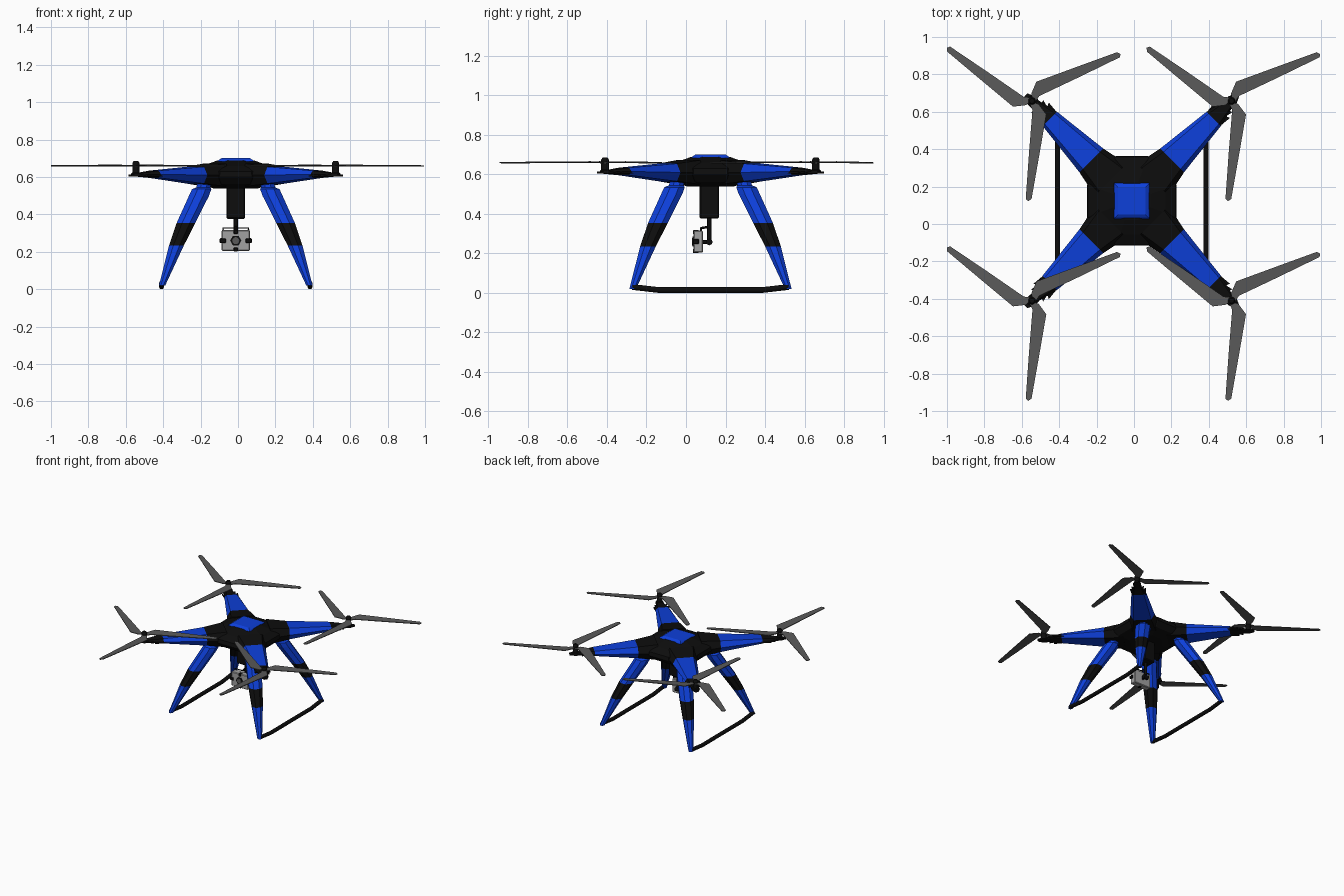
import bpy, bmesh
from math import cos, sin, pi, radians, sqrt
from mathutils import Vector, Matrix

if "Cube" in bpy.data.objects:
    bpy.data.objects.remove(bpy.data.objects["Cube"])

CX, CY = -0.012, 0.124                      # body centre
CENTRE = Matrix.Translation((CX, CY, 0))


def material(name, colour):
    m = bpy.data.materials.new(name)
    m.use_nodes = True
    m.diffuse_color = (*colour, 1)
    node = next(n for n in m.node_tree.nodes if n.type == 'BSDF_PRINCIPLED')
    node.inputs["Base Color"].default_value = (*colour, 1)
    return m


BLACK = material("black", (0.004, 0.004, 0.004))
BLUE = material("blue", (0.004, 0.05, 0.7))
GREY = material("propeller grey", (0.1, 0.1, 0.1))
SILVER = material("camera silver", (0.36, 0.36, 0.36))


def finish(name, bm, mats, matrix=CENTRE):
    bmesh.ops.recalc_face_normals(bm, faces=bm.faces)
    bm.transform(matrix)
    mesh = bpy.data.meshes.new(name)
    bm.to_mesh(mesh)
    bm.free()
    for m in mats:
        mesh.materials.append(m)
    ob = bpy.data.objects.new(name, mesh)
    bpy.context.collection.objects.link(ob)
    return ob


def loft(name, rings, mats, bands=None, matrix=CENTRE):
    """Skin a list of equal rings; bands gives the material of each strip."""
    bm = bmesh.new()
    loops = [[bm.verts.new(p) for p in r] for r in rings]
    bands = bands or [0] * (len(rings) - 1)
    n = len(loops[0])
    for a, b, mi in zip(loops, loops[1:], bands):
        for i in range(n):
            j = (i + 1) % n
            bm.faces.new((a[i], a[j], b[j], b[i])).material_index = mi
    bm.faces.new(loops[0][::-1]).material_index = bands[0]
    bm.faces.new(loops[-1]).material_index = bands[-1]
    return finish(name, bm, mats, matrix)


def ring(r, z, n=12, turn=0.0, x=0.0, y=0.0):
    return [(x + r * cos(turn + 2 * pi * i / n), y + r * sin(turn + 2 * pi * i / n), z)
            for i in range(n)]


def lathe(name, profile, mat, matrix, n=12):
    return loft(name, [ring(r, z, n) for r, z in profile], [mat], None, matrix)


def box(name, size, at, mat, bevel=0.0):
    bm = bmesh.new()
    bmesh.ops.create_cube(bm, size=1)
    bm.transform(Matrix.Diagonal((*size, 1)))
    if bevel:
        bmesh.ops.bevel(bm, geom=bm.edges[:], offset=bevel, segments=1, affect='EDGES')
    return finish(name, bm, [mat], Matrix.Translation(at))


def plate(name, outline, z0, z1, mat, matrix):
    return loft(name, [[(x, y, z) for x, y in outline] for z in (z0, z1)], [mat], None, matrix)


def octagon(h, z):
    c = h * 0.36
    return [(h, -c, z), (h, c, z), (c, h, z), (-c, h, z),
            (-h, c, z), (-h, -c, z), (-c, -h, z), (c, -h, z)]


def rod(name, points, radius, mat):
    curve = bpy.data.curves.new(name, 'CURVE')
    curve.dimensions = '3D'
    curve.bevel_depth = radius
    curve.bevel_resolution = 2
    curve.use_fill_caps = True
    sp = curve.splines.new('POLY')
    sp.points.add(len(points) - 1)
    for p, co in zip(sp.points, points):
        p.co = (*co, 1)
    curve.materials.append(mat)
    ob = bpy.data.objects.new(name, curve)
    bpy.context.collection.objects.link(ob)
    return ob


# Central shell and top cover
loft("body_shell", [octagon(h, z) for h, z in (
    (0.12, 0.54), (0.205, 0.562), (0.24, 0.6), (0.235, 0.63), (0.18, 0.66), (0.1, 0.688))], [BLACK])
loft("top_cover", [ring(h * sqrt(2), z, 4, pi / 4) for h, z in (
    (0.096, 0.684), (0.09, 0.692), (0.074, 0.702))], [BLUE])


def arm_ring(d, w, low, high):
    mid = (low + high) / 2
    return [(d, w, mid), (d, 0.72 * w, high), (d, -0.72 * w, high),
            (d, -w, mid), (d, -0.72 * w, low), (d, 0.72 * w, low)]


def propeller(name, matrix):
    outline = [(0.0, -0.02), (0.048, 0.005), (0.28, -0.004), (0.525, -0.011), (0.536, 0.003),
               (0.524, 0.02), (0.3, 0.05), (0.069, 0.08), (0.015, 0.036)]
    bm = bmesh.new()
    for k in range(3):
        turn = Matrix.Rotation(radians(27.6 + 120 * k), 4, 'Z')
        low, high = ([bm.verts.new(turn @ Vector((u, v, z + 0.06 * v))) for u, v in outline]
                     for z in (0.657, 0.662))
        bm.faces.new(low[::-1])
        bm.faces.new(high)
        for i in range(len(low)):
            j = (i + 1) % len(low)
            bm.faces.new((low[i], low[j], high[j], high[i]))
    finish(name, bm, [GREY], matrix)


barbs = [(0.6, 0.05), (0.685, 0.058), (0.675, 0.036), (0.715, 0.046), (0.71, 0.027),
         (0.76, 0.03), (0.8, 0.012)]
barbs += [(x, -y) for x, y in reversed(barbs)]

# Four arms, motors, propellers and legs
for label, angle in (("back_left", 45), ("back_right", 135), ("front_right", 225), ("front_left", 315)):
    spin = CENTRE @ Matrix.Rotation(radians(angle), 4, 'Z')
    motor = spin @ Matrix.Translation((0.755, 0, 0))
    loft(label + "_arm", [arm_ring(0.16, 0.12, 0.55, 0.672), arm_ring(0.305, 0.09, 0.565, 0.655),
                          arm_ring(0.62, 0.054, 0.596, 0.634), arm_ring(0.76, 0.02, 0.604, 0.618)],
         [BLACK, BLUE], [0, 1, 0], spin)
    plate(label + "_motor_mount", barbs, 0.604, 0.614, BLACK, spin)
    lathe(label + "_motor", [(0.03, 0.605), (0.026, 0.62), (0.02, 0.624), (0.02, 0.675), (0.013, 0.686)],
          BLACK, motor)
    propeller(label + "_propeller", Matrix.Translation(motor.translation))

    # Leg: hinge, shoulder, black band and tapered shin
    loft(label + "_leg", [ring(r, z, 8, pi / 8, x) for x, r, z in (
        (0.225, 0.04, 0.6), (0.245, 0.04, 0.545), (0.258, 0.056, 0.535), (0.278, 0.058, 0.5),
        (0.376, 0.054, 0.355), (0.448, 0.043, 0.235), (0.557, 0.018, 0.02))],
         [BLUE, BLACK], [0, 0, 0, 0, 1, 0], spin)

# Landing skids
for label, side in (("left", 1), ("right", -1)):
    x = CX + side * 0.397
    rod(label + "_skid", [(x, CY + y, z) for y, z in (
        (-0.395, 0.03), (-0.26, 0.0145), (0.26, 0.0145), (0.395, 0.03))], 0.0145, BLACK)

# Gimbal stem and arm
box("gimbal_stem", (0.098, 0.098, 0.19), (CX, 0.118, 0.472), BLACK, 0.006)
rod("gimbal_rod", [(CX, 0.118, 0.39), (CX, 0.118, 0.258)], 0.011, BLACK)
rod("gimbal_pivot", [(CX - 0.02, 0.118, 0.258), (CX + 0.02, 0.118, 0.258)], 0.017, BLACK)
rod("gimbal_link", [(CX, 0.125, 0.258), (CX, 0.06, 0.258)], 0.009, BLACK)
rod("camera_bracket", [(CX - 0.068, 0.075, 0.3), (CX - 0.068, 0.075, 0.328), (CX + 0.068, 0.075, 0.328),
                       (CX + 0.068, 0.075, 0.3)], 0.005, BLACK)
rod("bracket_link", [(CX, 0.075, 0.328), (CX, 0.118, 0.335)], 0.006, BLACK)

# Camera with lens and knobs
box("camera_body", (0.15, 0.048, 0.112), (CX, 0.062, 0.26), SILVER, 0.005)
lens = Matrix.Translation((CX, 0.04, 0.26)) @ Matrix.Rotation(pi / 2, 4, 'X')
lathe("lens_ring", [(0.03, 0.0), (0.03, 0.007)], BLACK, lens, 6)
lathe("lens_glass", [(0.019, 0.006), (0.019, 0.009)], GREY, lens)
for side in (-1, 1):
    box("side_knob", (0.034, 0.03, 0.026), (CX + side * 0.069, 0.05, 0.26), BLACK, 0.004)
    box("end_knob", (0.024, 0.03, 0.024), (CX, 0.05, 0.26 + side * 0.047), BLACK, 0.004)
